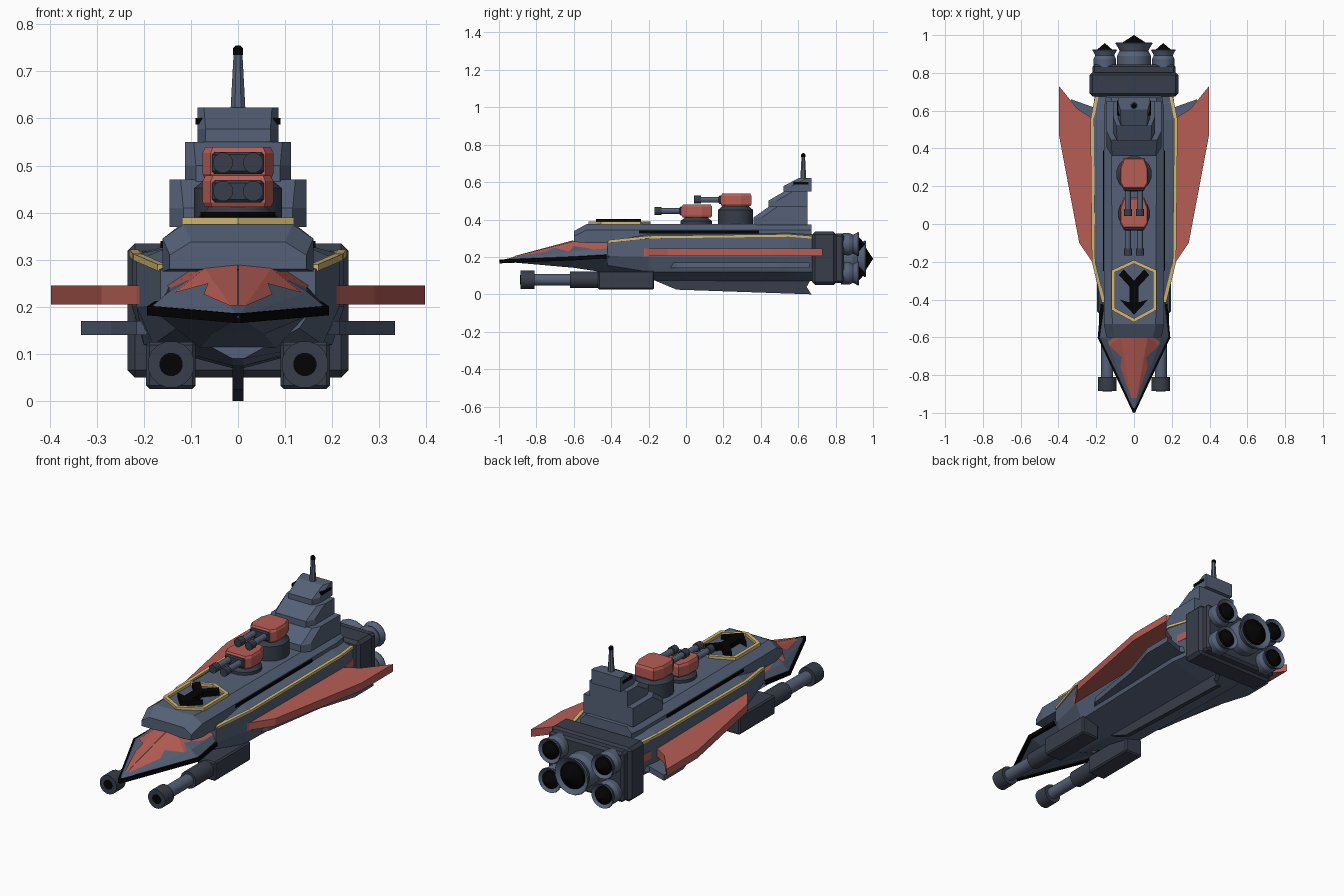
import bpy, bmesh, math
from mathutils import Vector

if "Cube" in bpy.data.objects:
    bpy.data.objects.remove(bpy.data.objects["Cube"])


def material(name, rgb):
    m = bpy.data.materials.new(name)
    m.diffuse_color = (*rgb, 1)
    m.use_nodes = True
    m.node_tree.nodes["Principled BSDF"].inputs["Base Color"].default_value = m.diffuse_color
    return m


SLATE = material("slate", (0.09, 0.12, 0.185))
DARK = material("dark_slate", (0.038, 0.047, 0.068))
RED = material("red", (0.47, 0.11, 0.09))
GOLD = material("gold", (0.66, 0.48, 0.17))
BLACK = material("black", (0.001, 0.001, 0.001))


def make(name, verts, faces, mat, bevel=0):
    bm = bmesh.new()
    vs = [bm.verts.new(v) for v in verts]
    for f in faces:
        bm.faces.new([vs[i] for i in f])
    bmesh.ops.recalc_face_normals(bm, faces=bm.faces)
    me = bpy.data.meshes.new(name)
    bm.to_mesh(me)
    bm.free()
    me.materials.append(mat)
    ob = bpy.data.objects.new(name, me)
    bpy.context.collection.objects.link(ob)
    if bevel:
        b = ob.modifiers.new("bevel", 'BEVEL')
        b.width, b.segments = bevel, 1
    return ob


def skin(name, rings, mat, bevel=0):
    """Join equal closed rings of points and cap both ends."""
    n = len(rings[0])
    verts = [p for r in rings for p in r]
    faces = [(k * n + i, k * n + (i + 1) % n, (k + 1) * n + (i + 1) % n, (k + 1) * n + i)
             for k in range(len(rings) - 1) for i in range(n)]
    faces += [tuple(range(n)), tuple(range(len(verts) - n, len(verts)))]
    return make(name, verts, faces, mat, bevel)


def hull(name, sections, mat):
    """Sections are (y, half profile of (x, z) from bottom to top), mirrored in x."""
    return skin(name, [[(x, y, z) for x, z in p] + [(-x, y, z) for x, z in reversed(p)]
                       for y, p in sections], mat)


def plate(name, outline, z0, z1, mat):
    return skin(name, [[(x, y, z) for x, y in outline] for z in (z0, z1)], mat)


def box(name, x, y, z, mat, bevel=0):
    return skin(name, [[(x[0], y[0], k), (x[1], y[0], k), (x[1], y[1], k), (x[0], y[1], k)]
                       for k in z], mat, bevel)


def lathe(name, prof, centre, axis, mat, n=16):
    """Profile of (radius, position) turned about y or z."""
    a, b = centre
    rings = []
    for r, t in prof:
        ring = []
        for i in range(n):
            w = 2 * math.pi * (i + 0.5) / n
            u, v = a + r * math.cos(w), b + r * math.sin(w)
            ring.append((u, t, v) if axis == 'y' else (u, v, t))
        rings.append(ring)
    ob = skin(name, rings, mat)
    bpy.context.view_layer.objects.active = ob
    ob.select_set(True)
    bpy.ops.object.shade_smooth_by_angle(angle=math.radians(25))
    ob.select_set(False)
    return ob


def strips(name, pts, w, h, mat, closed=False):
    """Rectangular bars along a path."""
    pts = [Vector(p) for p in pts]
    verts, faces = [], []
    for p, q in zip(pts, pts[1:] + (pts[:1] if closed else [])):
        d = (q - p).normalized()
        side = d.cross(Vector((0, 0, 1))).normalized() * w / 2
        up = side.cross(d).normalized() * h / 2
        o = len(verts)
        for c in (p - d * w / 4, q + d * w / 4):
            verts += [c + side + up, c - side + up, c - side - up, c + side - up]
        faces += [tuple(o + i for i in f) for f in
                  ((0, 1, 2, 3), (4, 5, 6, 7), (0, 1, 5, 4), (1, 2, 6, 5), (2, 3, 7, 6), (3, 0, 4, 7))]
    return make(name, verts, faces, mat)


# main hull with V bottom, deck and keel
hull("main_hull", [
    (-0.42, [(.012, .09), (.13, .155), (.165, .205), (.165, .28), (.12, .29)]),
    (-0.20, [(.012, .075), (.18, .12), (.215, .20), (.215, .30), (.15, .325)]),
    (0.55, [(.012, .07), (.20, .12), (.225, .20), (.225, .31), (.15, .33)]),
    (0.69, [(.012, .07), (.18, .12), (.20, .20), (.20, .30), (.14, .32)])], SLATE)
hull("upper_deck", [
    (-0.60, [(.145, .28), (.145, .31), (.10, .338)]),
    (-0.53, [(.16, .275), (.16, .345), (.115, .376)]),
    (0.60, [(.16, .275), (.16, .345), (.12, .376)]),
    (0.67, [(.15, .275), (.15, .345), (.12, .374)])], SLATE)
keel = [(-.20, .11), (-.17, .075), (-.05, .025), (.67, 0), (.645, .04), (.69, .12)]
skin("keel_fin", [[(x, y, z) for y, z in keel] for x in (-.012, .012)], DARK)

# pyramid nose with red panels following its facets
TIP = Vector((0, -1, .178))
NOSE = [(0, .285), (.07, .278), (.147, .232), (.187, .198)]
hull("nose", [
    (-1.0, [(.001, .177), (.002, .178), (.002, .179), (.001, .18)]),
    (-0.6, [(.055, .142)] + NOSE[:0:-1]),
    (-0.41, [(.08, .113), (.168, .202), (.145, .245), (.08, .285)])], SLATE)


def on_nose(t, s, side):
    i = min(int(s), 2)
    p = Vector(NOSE[i]).lerp(Vector(NOSE[i + 1]), s - i)
    q = TIP.lerp(Vector((p.x, -0.6, p.y)), t) + Vector((.001, -.002, .004))
    return (q.x * side, q.y, q.z)


for s in (1, -1):
    make("nose_red_spear", [on_nose(t, k, s) for t, k in ((.2, 0), (.2, 1), (1, 1), (1, 0))],
         [(0, 1, 2, 3)], RED)
    make("nose_red_flash",
         [on_nose(t, k, s) for t, k in ((.2, 1), (.62, 1.6), (.74, 1.2), (.9, 2), (1, 1))]
         + [(.15 * s, -.42, .245), (.084 * s, -.42, .289)],
         [(0, 1, 2, 4), (2, 3, 4), (4, 3, 5, 6)], RED)
    strips("nose_black_edge", [(0, -.99, .176), (.183 * s, -.6, .192), (.168 * s, -.43, .202)],
           .018, .02, BLACK)

    # gold trim and black slit along the hull
    strips("hull_gold_trim", [(.163 * s, -.41, .284), (.214 * s, -.2, .306),
                              (.222 * s, .55, .315), (.198 * s, .67, .305)], .018, .014, GOLD)
    box("deck_slit", (.15 * s, .164 * s), (-.25, .39), (.325, .34), BLACK)

    # wings and lower fins
    plate("wing", [(x * s, y) for x, y in ((.14, -.41), (.215, -.21), (.29, -.10), (.397, .47),
                                          (.397, .73), (.30, .61), (.22, .56), (.205, .72), (.14, .72))],
          .205, .245, RED)
    plate("lower_fin", [(x * s, y) for x, y in ((.15, -.14), (.215, -.05), (.27, .30), (.333, .50),
                                               (.333, .66), (.22, .62), (.15, .65))],
          .14, .17, SLATE)

    # forward cannons under the nose
    c = (.142 * s, .078)
    box("cannon_housing", (.09 * s, .195 * s), (-.47, -.17), (.026, .126), DARK, .007)
    lathe("cannon_collar", [(.045, -.62), (.045, -.46)], c, 'y', DARK)
    lathe("cannon_barrel", [(.032, -.83), (.032, -.60)], c, 'y', SLATE)
    lathe("cannon_muzzle", [(.05, -.885), (.05, -.81)], c, 'y', DARK)
    lathe("cannon_bore", [(.025, -.887), (.025, -.87)], c, 'y', BLACK)

# deck marking
strips("deck_gold_hexagon", [(0, -.20, .381), (.11, -.25, .381), (.11, -.45, .381), (0, -.51, .381),
                             (-.11, -.45, .381), (-.11, -.25, .381)], .018, .018, GOLD, True)
half = [(0, -.48), (.075, -.40), (.025, -.415), (.025, -.33), (.08, -.27), (.055, -.24), (0, -.30)]
plate("deck_arrow", half + [(-x, y) for x, y in half[-2:0:-1]], .37, .402, BLACK)

# twin-barrel turrets
for y, z0, r in ((.055, .412, .085), (.265, .472, .095)):
    lathe("turret_base", [(r, .37), (r, z0 - .02), (r - .015, z0 - .008), (r - .03, z0 + .01)],
          (0, y), 'z', DARK)
    shape = [(.058, -.078), (.075, -.05), (.075, .03), (.055, .085)]
    ring = shape + [(-a, b) for a, b in reversed(shape)]
    skin("turret_body", [[(a * k, y + b * k, z0 + h) for a, b in ring]
                         for k, h in ((.94, 0), (1, .01), (1, .055), (.92, .067))], RED)
    box("turret_mantlet", (-.055, .055), (y - .09, y - .05), (z0 + .01, z0 + .057), DARK, .006)
    for x in (-.032, .032):
        lathe("turret_barrel", [(.016, y - .20), (.016, y - .05)], (x, z0 + .034), 'y', SLATE, 12)
        lathe("turret_muzzle", [(.022, y - .223), (.022, y - .185)], (x, z0 + .034), 'y', DARK, 12)

# stepped bridge tower: half width, front, back, bottom, shoulder and top heights
for w, f, b, z0, z1, z2 in ((.145, .36, .65, .37, .41, .47), (.112, .44, .65, .465, .50, .55),
                            (.086, .52, .67, .55, .578, .623)):
    rings = []
    for z, fy, k in ((z0, f, .8), (z1, f, .8), (z2, f + .085, .84)):
        p = [(w * k, fy), (w, fy + .045), (w, b)]
        rings.append([(x, y, z) for x, y in p] + [(-x, y, z) for x, y in reversed(p)])
    skin("bridge_tier", rings, SLATE)
box("bridge_window", (-.09, .09), (.575, .655), (.587, .601), BLACK)
lathe("mast", [(.017, .62), (.010, .74)], (0, .627), 'z', SLATE, 8)
lathe("mast_tip", [(.012, .735), (.012, .748), (.005, .755)], (0, .627), 'z', BLACK, 8)

# engine block and five nozzles
box("engine_block", (-.235, .235), (.675, .805), (.05, .335), DARK, .016)
box("engine_back_plate", (-.22, .22), (.79, .845), (.06, .325), DARK, .012)
for x, z, r, y0, y1, tip in ((0, .19, .10, .83, .962, 1.0), (.155, .268, .066, .83, .925, .957),
                             (-.155, .268, .066, .83, .925, .957), (.155, .112, .066, .83, .925, .957),
                             (-.155, .112, .066, .83, .925, .957)):
    d = y1 - y0
    lathe("engine_nozzle", [(r * .9, y0), (r * .92, y0 + d * .45), (r * .78, y0 + d * .66),
                            (r * .84, y0 + d * .76), (r, y1 - .006), (r * .97, y1),
                            (r * .68, y1 - .02)], (x, z), 'y', SLATE)
    lathe("engine_core", [(r * .7, y1 - .022), (r * .68, y1 - .005), (.001, tip)], (x, z), 'y', BLACK)
